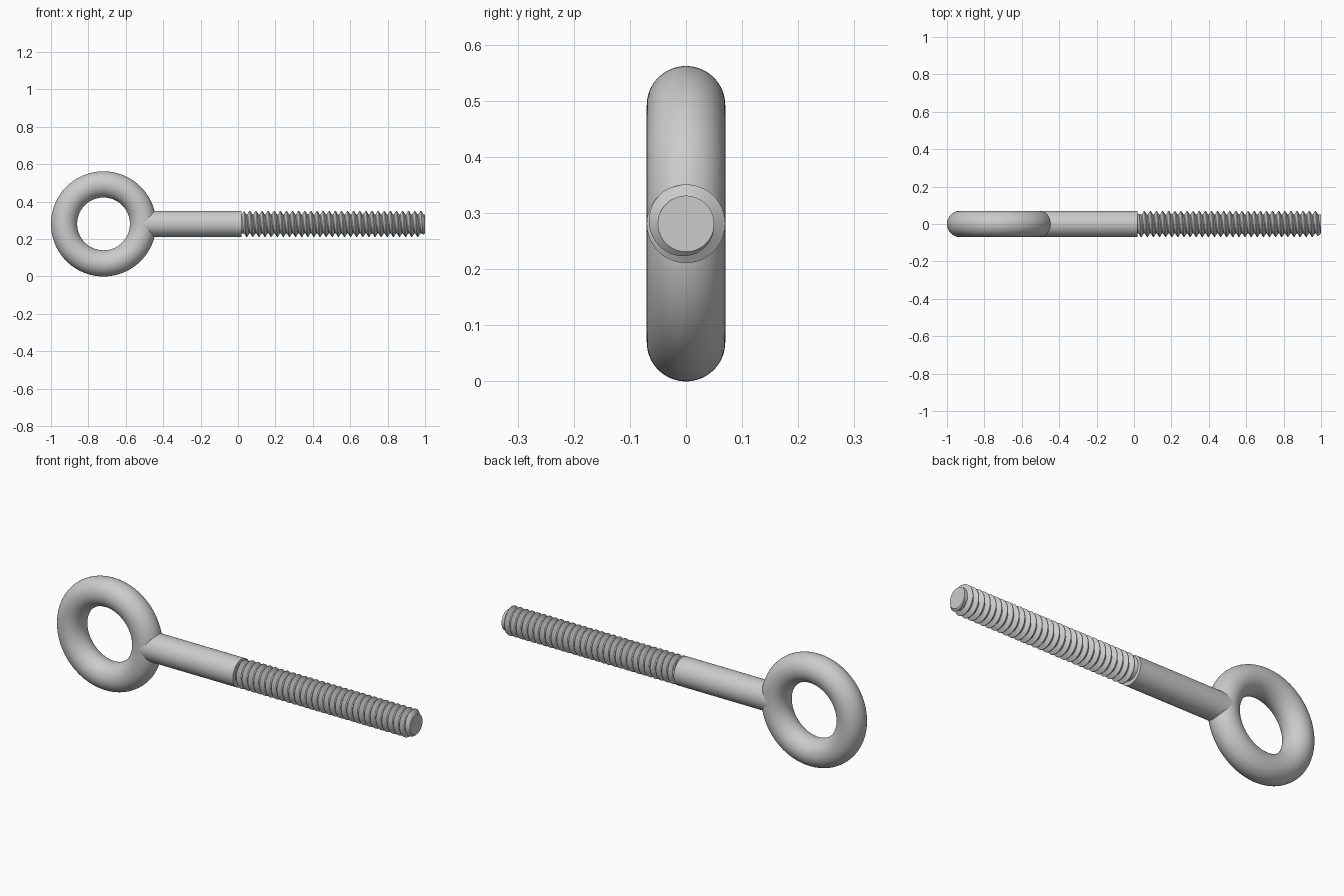
import bpy, bmesh
from math import pi, sin, cos, radians

if "Cube" in bpy.data.objects:
    bpy.data.objects.remove(bpy.data.objects["Cube"])

ZC = 0.281            # axis height
R = 0.07              # rod radius
ROOT = 0.05           # thread root radius
X0, X1 = 0.02, 1.0    # threaded span
TURNS = 30
PITCH = (X1 - X0) / TURNS
N = 64                # segments around the thread


def smooth(obj, angle=30):
    bpy.ops.object.select_all(action='DESELECT')
    obj.select_set(True)
    bpy.context.view_layer.objects.active = obj
    bpy.ops.object.shade_smooth_by_angle(angle=radians(angle))


# Eye ring
bpy.ops.mesh.primitive_torus_add(location=(-0.719, 0, ZC), rotation=(pi / 2, 0, 0),
                                 major_radius=0.211, minor_radius=R,
                                 major_segments=128, minor_segments=64)
ring = bpy.context.object
ring.name = "eye_ring"
smooth(ring)

# Plain shank, starting inside the ring's tube
start = -0.508
bpy.ops.mesh.primitive_cylinder_add(vertices=96, radius=R, depth=X0 - start,
                                    location=((X0 + start) / 2, 0, ZC),
                                    rotation=(0, pi / 2, 0))
shank = bpy.context.object
shank.name = "shank"
smooth(shank)

# Helical thread: one tooth profile (fraction of pitch, radius) swept around
profile = [(0.0, ROOT), (0.14, ROOT), (0.52, R), (0.62, R)]
bm = bmesh.new()
columns = []
for a in range(N + 1):
    ang = 2 * pi * a / N
    col = []
    for m in range(4 * (TURNS + 3)):
        frac, r = profile[m % 4]
        x = X0 + PITCH * (m // 4 + frac + a / N - 1.5)
        x = min(max(x, X0), X1)
        r = min(r, ROOT + (X1 - x), ROOT + 1.5 * (x - X0))   # end chamfer and run-out
        col.append(bm.verts.new((x, r * cos(ang), ZC + r * sin(ang))))
    columns.append(col)
for c0, c1 in zip(columns, columns[1:]):
    for m in range(len(c0) - 1):
        bm.faces.new((c0[m], c1[m], c1[m + 1], c0[m + 1]))
bmesh.ops.remove_doubles(bm, verts=bm.verts, dist=1e-5)
bmesh.ops.holes_fill(bm, edges=[e for e in bm.edges if e.is_boundary], sides=0)
bmesh.ops.recalc_face_normals(bm, faces=bm.faces)
mesh = bpy.data.meshes.new("thread")
bm.to_mesh(mesh)
bm.free()
thread = bpy.data.objects.new("thread", mesh)
bpy.context.collection.objects.link(thread)
smooth(thread)
